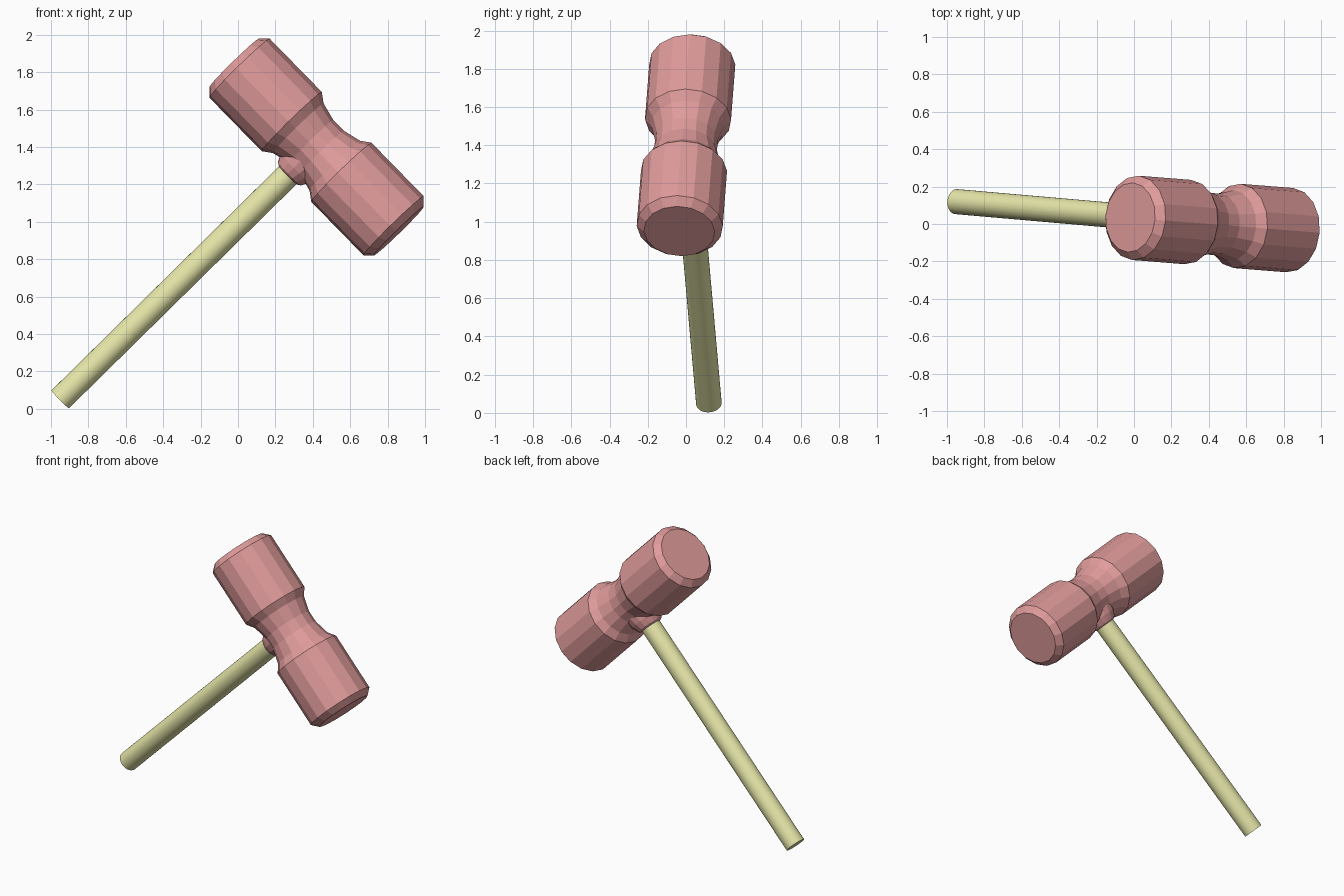
import bpy, bmesh, math
from mathutils import Vector, Matrix

if "Cube" in bpy.data.objects:
    bpy.data.objects.remove(bpy.data.objects["Cube"])

CENTRE = Vector((0.42, 0.0, 1.40))
HEAD_AXIS = Vector((0.88, -0.07, -0.90)).normalized()
GRIP_AXIS = Vector((-1.375, 0.12, -1.345))
GRIP_AXIS = (GRIP_AXIS - HEAD_AXIS * GRIP_AXIS.dot(HEAD_AXIS)).normalized()


def material(name, colour):
    m = bpy.data.materials.new(name)
    m.diffuse_color = colour
    m.use_nodes = True
    m.node_tree.nodes["Principled BSDF"].inputs["Base Color"].default_value = m.diffuse_color
    return m


def lathe(name, profile, sides, axis, side_dir, mat, smooth=False):
    """Closed turned solid: profile is (distance along axis, radius)."""
    bm = bmesh.new()
    across = axis.cross(side_dir)
    rings = []
    for t, r in profile:
        ring = []
        for i in range(sides):
            a = 2 * math.pi * i / sides
            ring.append(bm.verts.new(axis * t + (side_dir * math.cos(a) + across * math.sin(a)) * r))
        rings.append(ring)
    for lo, hi in zip(rings, rings[1:]):
        for i in range(sides):
            j = (i + 1) % sides
            bm.faces.new((lo[i], lo[j], hi[j], hi[i])).smooth = smooth
    bm.faces.new(rings[0][::-1])
    bm.faces.new(rings[-1])
    bmesh.ops.recalc_face_normals(bm, faces=bm.faces)
    mesh = bpy.data.meshes.new(name)
    bm.to_mesh(mesh)
    bm.free()
    mesh.materials.append(mat)
    ob = bpy.data.objects.new(name, mesh)
    ob.location = CENTRE
    bpy.context.collection.objects.link(ob)
    return ob


red = material("red", (0.75, 0.33, 0.33, 1))
yellow = material("yellow", (0.80, 0.80, 0.40, 1))

# Faceted head, mirrored about the waist
half = [(0.04, 0.165), (0.14, 0.190), (0.19, 0.226), (0.59, 0.226), (0.63, 0.186)]
head_profile = [(-t, r) for t, r in reversed(half)] + half
lathe("mallet_head", head_profile, 16, HEAD_AXIS, GRIP_AXIS, red)

# Small flared collar joining head and handle
lathe("collar", [(0.10, 0.125), (0.16, 0.11), (0.205, 0.088), (0.215, 0.070)], 16, GRIP_AXIS, HEAD_AXIS, red)

# Long round handle
lathe("handle", [(0.12, 0.067), (1.927, 0.067)], 32, GRIP_AXIS, HEAD_AXIS, yellow, True)
